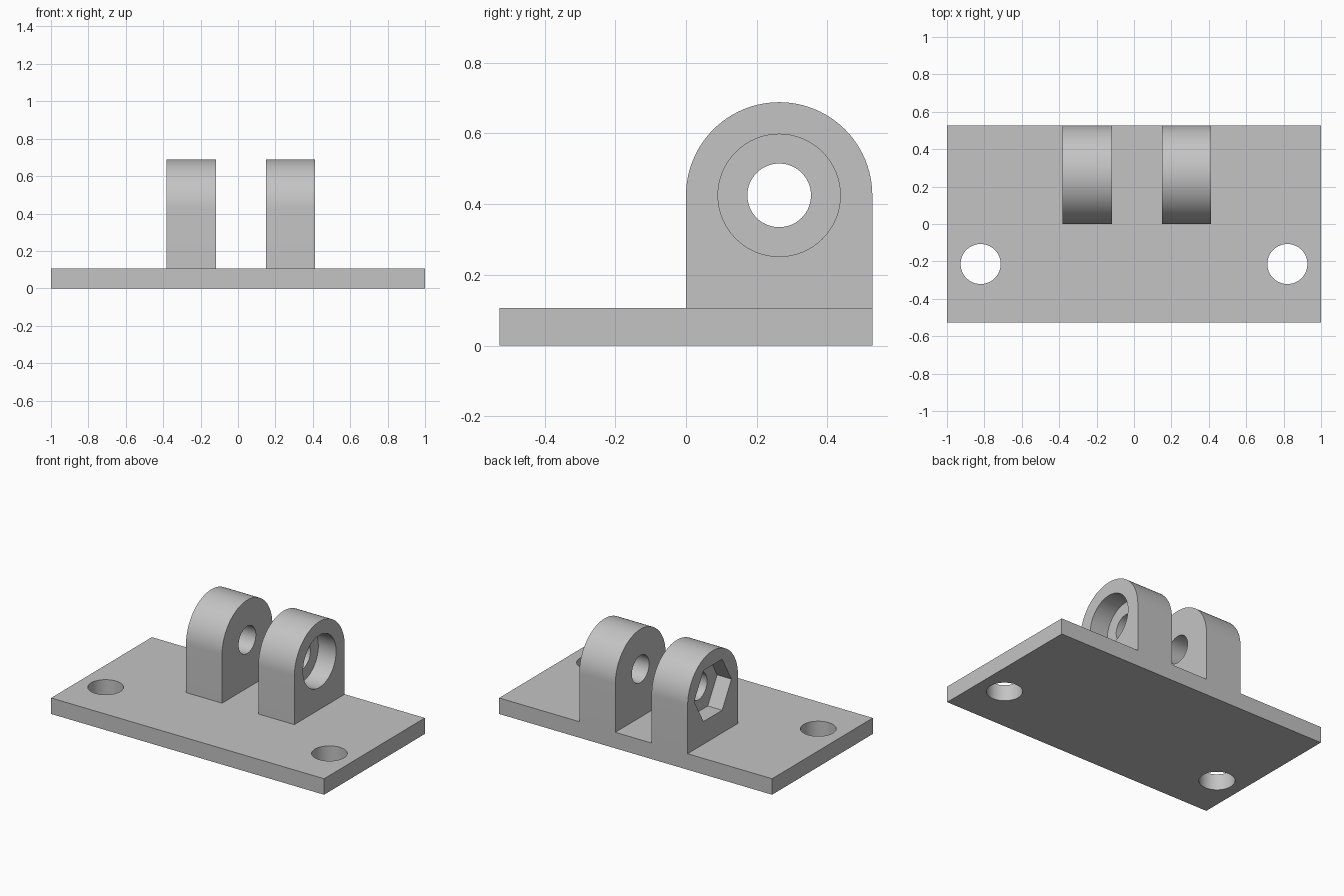
import bpy, bmesh, math
from mathutils import Matrix, Vector

cube = bpy.data.objects.get("Cube")
if cube:
    bpy.data.objects.remove(cube, do_unlink=True)

# Main dimensions
HALF_DEPTH = 0.527
PLATE_T = 0.106
LUG_T = 0.264
LUG_R = HALF_DEPTH / 2
PIN_Y, PIN_Z = LUG_R, 0.425
PIN_R = 0.09
POCKET_R, POCKET_DEPTH = 0.173, 0.13
NUT_R, NUT_DEPTH = 0.195, 0.105

grey = bpy.data.materials.new("plain grey")
grey.use_nodes = True
colour = (0.55, 0.55, 0.55, 1)
grey.diffuse_color = colour
grey.node_tree.nodes["Principled BSDF"].inputs["Base Color"].default_value = colour


def prism(name, points, direction):
    """Extrude a closed outline along a direction."""
    bm = bmesh.new()
    face = bm.faces.new([bm.verts.new(p) for p in points])
    new = bmesh.ops.extrude_face_region(bm, geom=[face])["geom"]
    bmesh.ops.translate(bm, vec=Vector(direction),
                        verts=[v for v in new if isinstance(v, bmesh.types.BMVert)])
    bmesh.ops.recalc_face_normals(bm, faces=bm.faces)
    mesh = bpy.data.meshes.new(name)
    bm.to_mesh(mesh)
    bm.free()
    mesh.materials.append(grey)
    obj = bpy.data.objects.new(name, mesh)
    bpy.context.collection.objects.link(obj)
    return obj


def arc(radius, start, end, count):
    """Points on an arc in a plane of constant x, around the pin axis."""
    angles = [start + (end - start) * i / count for i in range(count + 1)]
    return [(PIN_Y + radius * math.cos(a), PIN_Z + radius * math.sin(a)) for a in angles]


def pin_cutter(name, radius, x0, x1, sides):
    ring = arc(radius, 0, math.tau, sides)[:-1]
    return prism(name, [(x0, y, z) for y, z in ring], (x1 - x0, 0, 0))


def cut(obj, cutters):
    """Subtract the cutters, then smooth only the round surfaces."""
    bpy.ops.object.select_all(action='DESELECT')
    bpy.context.view_layer.objects.active = obj
    obj.select_set(True)
    for cutter in cutters:
        mod = obj.modifiers.new("cut", 'BOOLEAN')
        mod.operation = 'DIFFERENCE'
        mod.solver = 'EXACT'
        mod.object = cutter
        bpy.ops.object.modifier_apply(modifier=mod.name)
        bpy.data.objects.remove(cutter, do_unlink=True)
    bpy.ops.object.shade_smooth_by_angle(angle=math.radians(30))


# Base plate with two mounting holes
corners = [(-1, -1), (1, -1), (1, 1), (-1, 1)]
plate = prism("base_plate", [(x, y * HALF_DEPTH, 0) for x, y in corners], (0, 0, PLATE_T))
holes = []
for x in (-0.82, 0.82):
    ring = [Matrix.Rotation(math.tau * i / 64, 3, 'Z') @ Vector((0.107, 0, 0)) for i in range(64)]
    holes.append(prism("mounting_hole", [p + Vector((x, -0.214, -0.1)) for p in ring], (0, 0, 0.4)))
cut(plate, holes)


def lug(name, x):
    """Upright ear with a rounded top, starting at x."""
    outline = [(HALF_DEPTH, PLATE_T)] + arc(LUG_R, 0, math.pi, 48) + [(0, PLATE_T)]
    return prism(name, [(x, y, z) for y, z in outline], (LUG_T, 0, 0))


# Left ear: pin hole and round bolt head pocket on its outer face
x = 0.149
outer = x + LUG_T
cut(lug("left_lug", x), [
    pin_cutter("pin_hole", PIN_R, x - 0.1, outer + 0.1, 64),
    pin_cutter("bolt_pocket", POCKET_R, outer - POCKET_DEPTH, outer + 0.1, 64)])

# Right ear: pin hole and six-sided nut pocket on its outer face
x = -0.381
cut(lug("right_lug", x), [
    pin_cutter("pin_hole", PIN_R, x - 0.1, x + LUG_T + 0.1, 64),
    pin_cutter("nut_pocket", NUT_R, x - 0.1, x + NUT_DEPTH, 6)])
